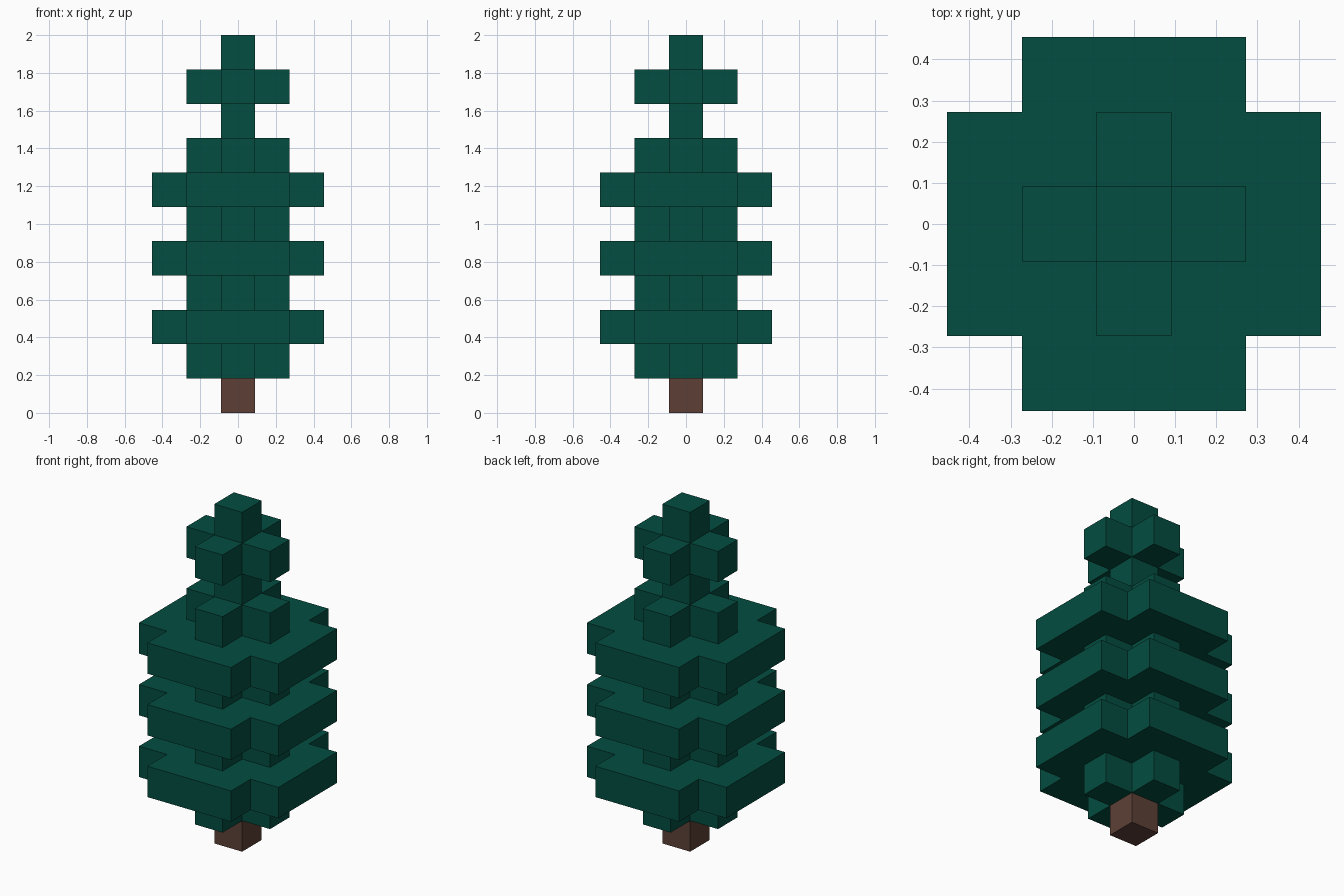
import bpy, bmesh

cube = bpy.data.objects.get("Cube")
if cube:
    bpy.data.objects.remove(cube, do_unlink=True)

U = 2 / 11  # one block; the tree is eleven blocks tall


def material(name, rgb):
    m = bpy.data.materials.new(name)
    m.use_nodes = True
    m.diffuse_color = (*rgb, 1)
    m.node_tree.nodes["Principled BSDF"].inputs["Base Color"].default_value = (*rgb, 1)
    return m


green = material("pine green", (0.0010, 0.0742, 0.0513))
brown = material("bark brown", (0.1095, 0.0513, 0.0382))


def square(r):
    return [(r, -r), (r, r), (-r, r), (-r, -r)]


def cross(inner, outer):
    # One corner notch, turned four times around the centre
    pts = []
    x = [(outer, -inner), (outer, inner), (inner, inner)]
    for _ in range(4):
        pts += x
        x = [(-b, a) for a, b in x]
    return pts


def layer(name, outline, level, mat):
    # Extrude a flat outline, measured in blocks, into a one-block-high slab
    bm = bmesh.new()
    base = bm.faces.new([bm.verts.new((x * U, y * U, level * U)) for x, y in outline])
    top = bmesh.ops.extrude_face_region(bm, geom=[base])["geom"]
    bmesh.ops.translate(bm, vec=(0, 0, U),
                        verts=[v for v in top if isinstance(v, bmesh.types.BMVert)])
    bmesh.ops.recalc_face_normals(bm, faces=bm.faces)
    me = bpy.data.meshes.new(name)
    bm.to_mesh(me)
    bm.free()
    me.materials.append(mat)
    ob = bpy.data.objects.new(name, me)
    bpy.context.collection.objects.link(ob)


block = square(0.5)
small_cross = cross(0.5, 1.5)
wide_cross = cross(1.5, 2.5)

# Trunk
layer("trunk", block, 0, brown)

# Alternating narrow and wide branch tiers
for level in (1, 3, 5, 7):
    layer(f"narrow_branches_{level}", small_cross, level, green)
for level in (2, 4, 6):
    layer(f"wide_branches_{level}", wide_cross, level, green)

# Crown
layer("crown_stem", block, 8, green)
layer("crown_branches", small_cross, 9, green)
layer("crown_tip", block, 10, green)
